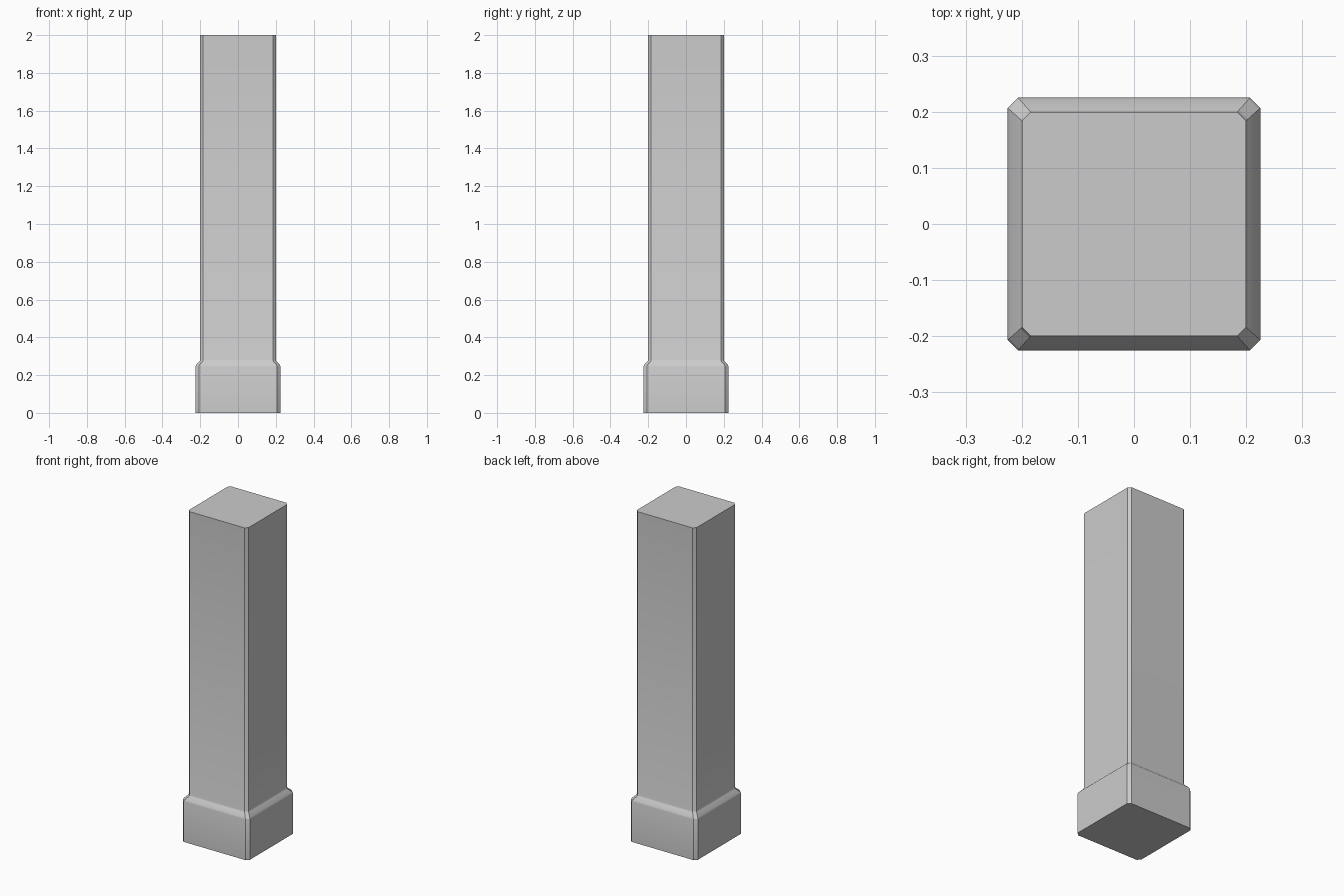
import bpy, bmesh, math

cube = bpy.data.objects.get("Cube")
if cube:
    bpy.data.objects.remove(cube, do_unlink=True)

# Plain stone grey
grey = bpy.data.materials.new("stone_grey")
grey.use_nodes = True
colour = (0.6, 0.6, 0.6, 1)
grey.diffuse_color = colour
grey.node_tree.nodes["Principled BSDF"].inputs["Base Color"].default_value = colour


def ring(bm, half, cut, z):
    """Square outline with chamfered corners."""
    inner = half - cut
    verts = []
    for sx, sy in ((1, 1), (-1, 1), (-1, -1), (1, -1)):
        pair = [(sx * half, sy * inner), (sx * inner, sy * half)]
        if sx * sy < 0:
            pair.reverse()
        verts += [bm.verts.new((x, y, z)) for x, y in pair]
    return verts


# Half width, corner chamfer and height, from the plinth up to the shaft top
profile = [(0.225, 0.018, 0), (0.225, 0.018, 0.245), (0.222, 0.018, 0.254),
           (0.203, 0.016, 0.273), (0.2, 0.016, 0.282), (0.2, 0.016, 2)]

bm = bmesh.new()
rings = [ring(bm, *p) for p in profile]
for low, high in zip(rings, rings[1:]):
    for i in range(len(low)):
        j = (i + 1) % len(low)
        bm.faces.new((low[i], low[j], high[j], high[i]))
bm.faces.new(rings[0][::-1])
bm.faces.new(rings[-1])
bmesh.ops.recalc_face_normals(bm, faces=bm.faces)

mesh = bpy.data.meshes.new("square_pillar")
bm.to_mesh(mesh)
bm.free()
mesh.materials.append(grey)
pillar = bpy.data.objects.new("square_pillar", mesh)
bpy.context.collection.objects.link(pillar)

# Soft ledge, crisp corners
bpy.ops.object.select_all(action="DESELECT")
pillar.select_set(True)
bpy.context.view_layer.objects.active = pillar
bpy.ops.object.shade_smooth_by_angle(angle=math.radians(30))
